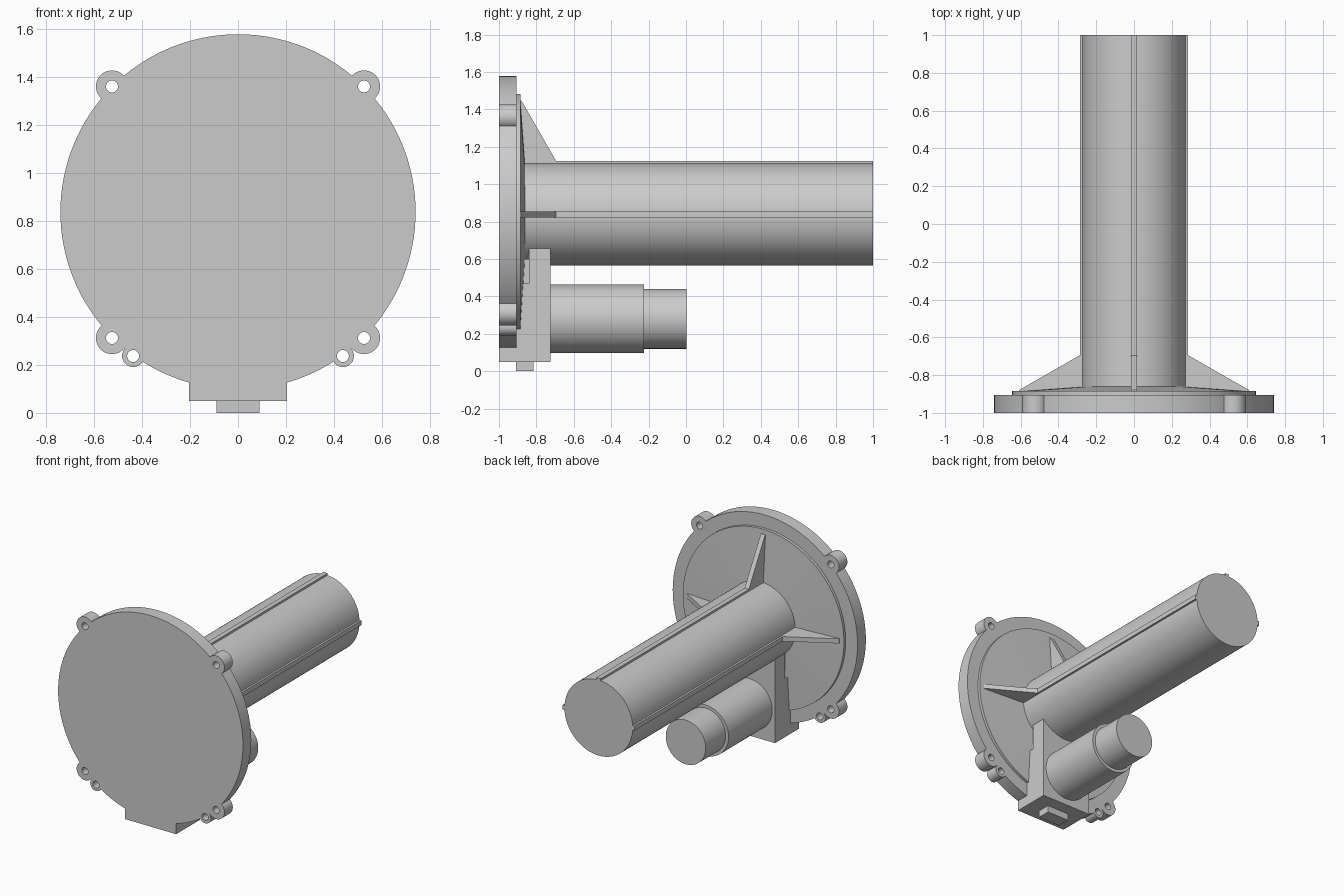
import bpy, bmesh
from math import sin, cos, pi

if "Cube" in bpy.data.objects:
    bpy.data.objects.remove(bpy.data.objects["Cube"])

AXIS_Z = 0.8375   # height of the flange and tube axis


def finish(name, bm, smooth=True):
    bmesh.ops.recalc_face_normals(bm, faces=bm.faces)
    mesh = bpy.data.meshes.new(name)
    bm.to_mesh(mesh)
    bm.free()
    ob = bpy.data.objects.new(name, mesh)
    bpy.context.collection.objects.link(ob)
    if smooth:
        shade(ob)
    return ob


def select(ob):
    bpy.ops.object.select_all(action='DESELECT')
    ob.select_set(True)
    bpy.context.view_layer.objects.active = ob


def shade(ob):
    select(ob)
    bpy.ops.object.shade_smooth_by_angle(angle=0.5)


def turned(name, profile, x=0, z=AXIS_Z, n=96, smooth=True):
    """Solid of revolution about a y-parallel axis; profile is (radius, y)."""
    bm = bmesh.new()
    rings = [[bm.verts.new((x + r * cos(2 * pi * i / n), y, z + r * sin(2 * pi * i / n)))
              for i in range(n)] for r, y in profile]
    for a, b in zip(rings, rings[1:]):
        for i in range(n):
            j = (i + 1) % n
            bm.faces.new((a[i], a[j], b[j], b[i]))
    bm.faces.new(rings[0])
    bm.faces.new(rings[-1])
    return finish(name, bm, smooth)


def box(name, x, y, z):
    bm = bmesh.new()
    bmesh.ops.create_cube(bm, size=1)
    for v in bm.verts:
        v.co = [(lo + hi) / 2 + c * (hi - lo) for c, (lo, hi) in zip(v.co, (x, y, z))]
    return finish(name, bm, False)


def combine(target, tool, operation):
    mod = target.modifiers.new(operation, 'BOOLEAN')
    mod.operation, mod.object, mod.solver = operation, tool, 'EXACT'
    select(target)
    bpy.ops.object.modifier_apply(modifier=mod.name)
    bpy.data.objects.remove(tool, do_unlink=True)


# Mounting flange with ears and through holes
flange = turned("flange", [(0.74, -1), (0.74, -0.905)], n=128, smooth=False)
ears = [(s * x, z, r) for s in (-1, 1)
        for x, z, r in ((0.525, 1.36, 0.067), (0.525, 0.312, 0.067), (0.437, 0.237, 0.046))]
for x, z, r in ears:
    combine(flange, turned("ear", [(r, -1), (r, -0.905)], x, z, 40, False), 'UNION')
for x, z, r in ears:
    combine(flange, turned("hole", [(0.025, -1.1), (0.025, -0.8)], x, z, 24, False), 'DIFFERENCE')

# Gearbox housing fused into the flange
combine(flange, box("housing", (-0.205, 0.205), (-1, -0.725), (0.05, 0.47)), 'UNION')
shade(flange)
box("housing_upper", (-0.205, 0.205), (-0.84, -0.725), (0.47, 0.66))
box("housing_neck", (-0.18, 0.18), (-0.9, -0.84), (0.47, 0.6))
box("bottom_tab", (-0.09, 0.09), (-0.91, -0.815), (0, 0.051))

# Raised shallow cone and main tube
turned("cover_cone", [(0.645, -0.91), (0.645, -0.885), (0.62, -0.885), (0.27, -0.86)], n=128)
turned("main_tube", [(0.273, -0.88), (0.273, 1)])

# Three ribs along the tube, each widening to a gusset at the flange
RIB = [(0.2, -0.895), (0.61, -0.895), (0.61, -0.88), (0.287, -0.695), (0.287, 1), (0.2, 1)]
for label, angle in (("right", 0), ("top", pi / 2), ("left", pi)):
    bm = bmesh.new()
    sides = [[bm.verts.new((r * cos(angle) - t * sin(angle), y, AXIS_Z + r * sin(angle) + t * cos(angle)))
              for r, y in RIB] for t in (-0.017, 0.017)]
    for side in sides:
        bm.faces.new(side)
    for i in range(len(RIB)):
        j = (i + 1) % len(RIB)
        bm.faces.new((sides[0][i], sides[0][j], sides[1][j], sides[1][i]))
    finish("rib_" + label, bm, False)

# Stepped motor
turned("motor", [(0.183, -0.73), (0.183, -0.225), (0.16, -0.225), (0.16, 0.003)], z=0.28, n=72)
